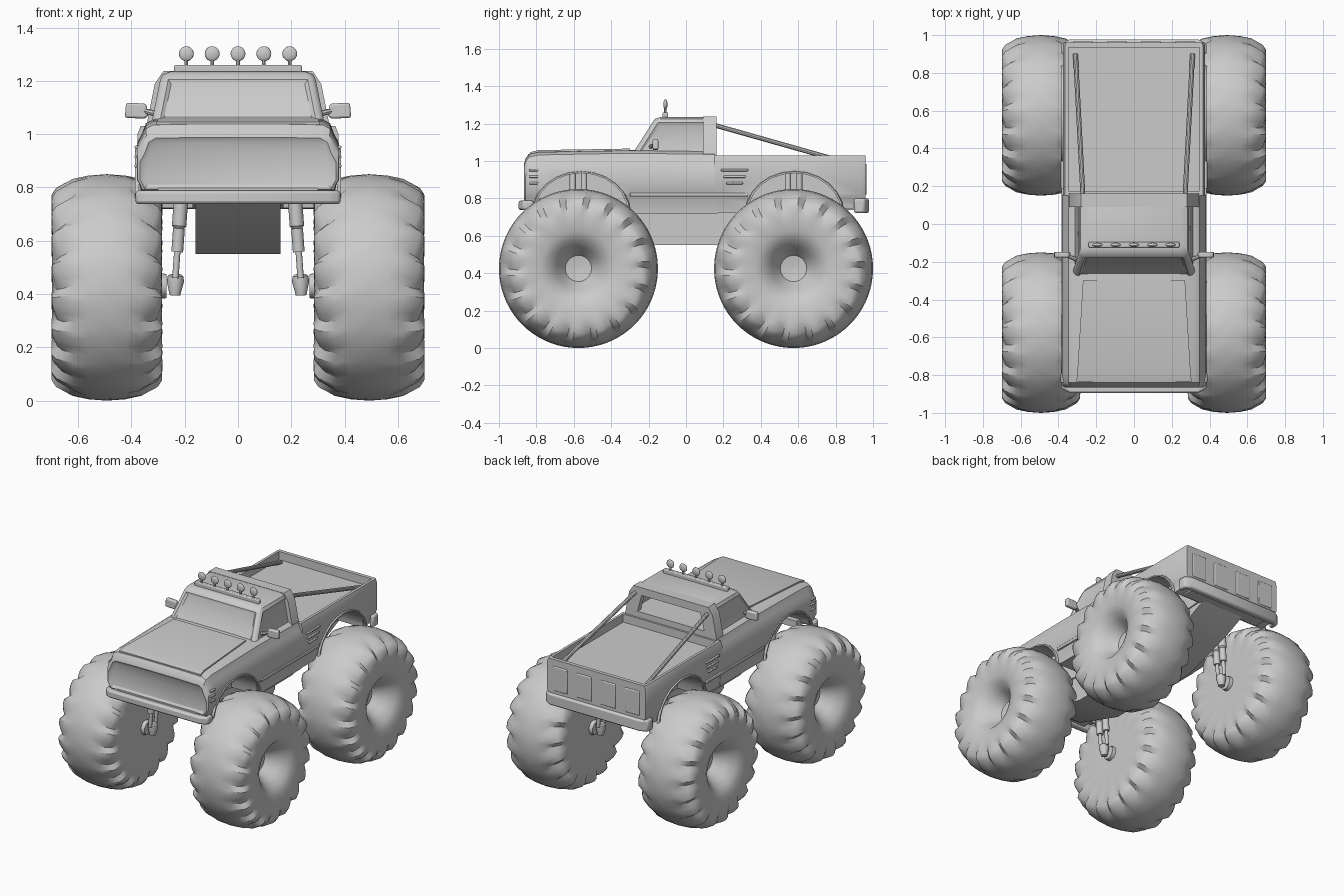
import bpy, bmesh, math
from mathutils import Vector

if "Cube" in bpy.data.objects:
    bpy.data.objects.remove(bpy.data.objects["Cube"])


def finish(ob, angle=35):
    bpy.ops.object.select_all(action='DESELECT')
    ob.select_set(True)
    bpy.context.view_layer.objects.active = ob
    bpy.ops.object.shade_smooth_by_angle(angle=math.radians(angle))
    return ob


def loft(name, rings, bevel=0, edit=None):
    bm = bmesh.new()
    vs = [[bm.verts.new(p) for p in r] for r in rings]
    n = len(rings[0])
    for a, b in zip(vs, vs[1:]):
        for i in range(n):
            bm.faces.new((a[i], a[(i + 1) % n], b[(i + 1) % n], b[i]))
    bm.faces.new(vs[0])
    bm.faces.new(vs[-1])
    bmesh.ops.recalc_face_normals(bm, faces=bm.faces)
    if edit:
        edit(bm)
    me = bpy.data.meshes.new(name)
    bm.to_mesh(me)
    bm.free()
    ob = bpy.data.objects.new(name, me)
    bpy.context.collection.objects.link(ob)
    if bevel:
        m = ob.modifiers.new("bevel", 'BEVEL')
        m.width, m.segments = bevel, 2
    return finish(ob)


def prism(name, pts, axis, a, b, bevel=0):
    def at(p, c):
        q = list(p)
        q.insert("xyz".index(axis), c)
        return q
    return loft(name, [[at(p, a) for p in pts], [at(p, b) for p in pts]], bevel)


def box(name, x0, x1, y0, y1, z0, z1, bevel=0):
    return prism(name, [(x0, y0), (x1, y0), (x1, y1), (x0, y1)], 'z', z0, z1, bevel)


def cut(ob, cutter):
    cutter.hide_render = True
    m = ob.modifiers.new("cut", 'BOOLEAN')
    m.object, m.solver = cutter, 'EXACT'
    bpy.context.view_layer.objects.active = ob
    bpy.ops.object.modifier_apply(modifier=m.name)


def rod(name, p, q, stations, n=12):
    # turned part: stations are (fraction along p-q, radius)
    p, q = Vector(p), Vector(q)
    rot = (q - p).to_track_quat('Z', 'Y')
    return loft(name, [[p.lerp(q, t) + rot @ Vector((r * math.cos(2 * math.pi * i / n),
                r * math.sin(2 * math.pi * i / n), 0)) for i in range(n)] for t, r in stations])


def section(y, w, top, bot, square=False):
    # body cross-section
    if square:
        h = [(.97, top), (1.0, top - .03), (1.0, .82), (.97, .80), (.95, bot)]
    else:
        h = [(.42, top + .003), (.84, top), (.91, top - .015), (.95, top - .055),
             (1.0, top - .09), (1.0, .83), (.97, .81), (.95, bot)]
    h = [(a * w, z) for a, z in h]
    return [(x, y, z) for x, z in h] + [(-x, y, z) for x, z in h[::-1]]


# front body with recessed grille
def grille(bm):
    f = min(bm.faces, key=lambda f: f.calc_center_median().y)
    bmesh.ops.inset_individual(bm, faces=[f], thickness=.02, depth=-.012)


front = loft("front_body", [section(*s) for s in [
    (-.865, .368, .985, .795), (-.858, .378, 1.01, .79), (-.84, .38, 1.035, .785),
    (-.79, .38, 1.047, .77), (-.5, .38, 1.053, .74), (-.28, .38, 1.056, .72),
    (.155, .38, 1.05, .72)]], edit=grille)
loft("hood_panel", [[(-w, y, z), (w, y, z), (w, y, z - .03), (-w, y, z - .03)]
                    for w, y, z in [(.305, -.835, 1.046), (.30, -.79, 1.058), (.27, -.30, 1.066)]])

# open cargo bed
bed = loft("cargo_bed", [section(y, w, 1.03, b, True) for y, w, b in [
    (.15, .377, .72), (.6, .377, .73), (.945, .377, .75), (.96, .37, .76)]])
cut(bed, box("bed_cutter", -.348, .348, .175, .935, .975, 1.2))

# wheel arches and their lips
for label, body, yc in [("front", front, -.56), ("rear", bed, .58)]:
    for s in (-1, 1):
        arc = [(yc + .25 * math.cos(math.pi * i / 12), .72 + .215 * math.sin(math.pi * i / 12))
               for i in range(13)]
        cut(body, prism("arch_cutter", arc + [(yc - .25, .6), (yc + .25, .6)], 'x', s * .17, s * .5))
        loft(label + "_arch_lip", [[(s * x, yc + (y - yc) * k, .72 + (z - .72) * k)
             for x, k in [(.372, 1), (.386, 1), (.386, 1.04), (.372, 1.06)]] for y, z in arc])
finish(front)
finish(bed)


# cab, hollow behind the glass
def plan(hw, y0, y1, z, r=.03):
    pts = []
    for cx, cy, a0 in [(hw - r, y1 - r, 0), (r - hw, y1 - r, 90), (r - hw, y0 + r, 180), (hw - r, y0 + r, 270)]:
        for i in range(4):
            a = math.radians(a0 + 30 * i)
            pts.append((cx + r * math.cos(a), cy + r * math.sin(a), z))
    return pts


def glass(bm):
    fs = [f for f in bm.faces if f.calc_area() > .02 and abs(f.normal.z) < .8
          and f.calc_center_median().y < .1]
    bmesh.ops.inset_individual(bm, faces=fs, thickness=.018, depth=-.009)


cab = loft("cab", [plan(.325, -.285, .15, 1.04), plan(.292, -.18, .15, 1.205),
                   plan(.282, -.165, .147, 1.225), plan(.255, -.135, .13, 1.235)], edit=glass)
hoop = prism("roll_hoop", [(-.35, 1.0), (-.312, 1.19), (-.28, 1.237), (.28, 1.237), (.312, 1.19), (.35, 1.0)],
             'y', .09, .162)
cavity = loft("cavity_cutter", [plan(.295, -.245, .125, 1.068), plan(.265, -.15, .125, 1.2)])
window = prism("window_cutter", [(-.25, 1.07), (-.22, 1.185), (.22, 1.185), (.25, 1.07)], 'y', .05, .3)
for part in (cab, hoop):
    cut(part, cavity)
    cut(part, window)
    finish(part)

# roof light bar
box("light_bar", -.24, .24, -.125, -.095, 1.225, 1.26, .006)
for i in range(5):
    x = -.194 + .097 * i
    rod("light_stem", (x, -.11, 1.255), (x, -.11, 1.285), [(0, .007), (1, .007)], 8)
    bpy.ops.mesh.primitive_uv_sphere_add(segments=16, ring_count=10, radius=.028, location=(x, -.11, 1.302))
    lamp = bpy.context.object
    lamp.name = "roof_light"
    lamp.scale.y = .4
    finish(lamp)

# bumpers
for name, s, y, z0, z1 in [("front_bumper", -1, .895, .738, .788), ("rear_bumper", 1, .978, .722, .80)]:
    outer = [(-.385, y - .08), (-.385, y - .025), (-.34, y), (.34, y), (.385, y - .025), (.385, y - .08)]
    inner = [(.355, y - .08), (.355, y - .045), (-.355, y - .045), (-.355, y - .08)]
    prism(name, [(a, s * b) for a, b in outer + inner], 'z', z0, z1, .011)
    box(name + "_mount", -.3, .3, *sorted((s * (y - .14), s * (y - .03))), z0 + .015, z1 + .01)

# tailgate ribs
for x in (-.27, -.09, .09, .27):
    box("tailgate_rib", x - .055, x + .055, .95, .966, .82, .985, .006)

# sloped chassis
prism("chassis", [(-.85, .82), (-.85, .76), (-.72, .67), (-.35, .55), (.35, .55), (.72, .67), (.9, .75), (.9, .82)],
      'x', -.16, .16)


# tyre: lathe with notched shoulder lugs
def tyre(name, side, yc):
    prof = [(.05, .004, 0), (.06, .07, 0), (.13, .115, 0), (.178, .155, 0), (.198, .2, 0), (.206, .27, 0),
            (.208, .30, .4), (.207, .35, 1), (.19, .375, 1), (.13, .408, .6), (.07, .42, 0), (0, .425, 0),
            (-.07, .42, 0), (-.13, .408, .6), (-.19, .375, 1), (-.207, .35, 1), (-.208, .30, .4),
            (-.206, .27, 0), (-.2, .1, 0), (-.2, .004, 0)]
    lugs, per = 18, 4
    rings = []
    for k, (u, r, notch) in enumerate(prof):
        ring = []
        for i in range(lugs * per):
            d = notch * (0, .1, .5, 1)[i % per]
            a = 2 * math.pi * (i + abs(u) * 6) / (lugs * per)
            uu = u - math.copysign(.022 * d, u)
            rr = r - .014 * d
            ring.append((side * (.492 + uu), yc + rr * math.cos(a), .425 + rr * math.sin(a)))
        rings.append(ring)
    finish(loft(name, rings), 40)


for s in (-1, 1):
    for label, yc in (("front", -.575), ("rear", .575)):
        tyre(label + "_tyre", s, yc)
        rod(label + "_hub_plate", (s * .268, yc, .43), (s * .30, yc, .43), [(0, .045), (1, .05)], 12)
        # paired shock absorbers over one foot
        for dy in (-.03, .03):
            rod(label + "_shock", (s * .235, yc + dy, .46), (s * .20, yc + dy, .95),
                [(0, .012), (.2, .012), (.2, .022), (.38, .022), (.38, .019), (.4, .027),
                 (.6, .027), (.6, .017), (1, .017)])
        rod(label + "_shock_foot", (s * .237, yc, .395), (s * .234, yc, .475),
            [(0, .02), (.65, .032), (.9, .03), (1, .02)])
        # side body vents
        for i in range(3):
            z, y = .875 + .035 * i, (-.815 if label == "front" else .26)
            w = .025 if label == "front" else .045 + .014 * i
            box(label + "_vent", min(s * .37, s * .388), max(s * .37, s * .388), y - w, y + w, z, z + .012, .004)
    # bed brace bars
    rod("brace_bar", (s * .27, .14, 1.195), (s * .31, .90, .98), [(0, .013), (1, .013)], 10)
    # door mirrors
    rod("mirror_arm", (s * .30, -.19, 1.075), (s * .36, -.165, 1.09), [(0, .012), (1, .009)], 8)
    prism("mirror", [(s * .335, 1.07), (s * .345, 1.115), (s * .42, 1.118), (s * .425, 1.062), (s * .35, 1.058)],
          'y', -.178, -.148, .008)
    # door trim strip
    box("side_trim", *sorted((s * .37, s * .385)), -.3, .33, .81, .83, .004)

# remove boolean helpers
for ob in list(bpy.data.objects):
    if ob.name.split(".")[0].endswith("_cutter"):
        bpy.data.objects.remove(ob)
